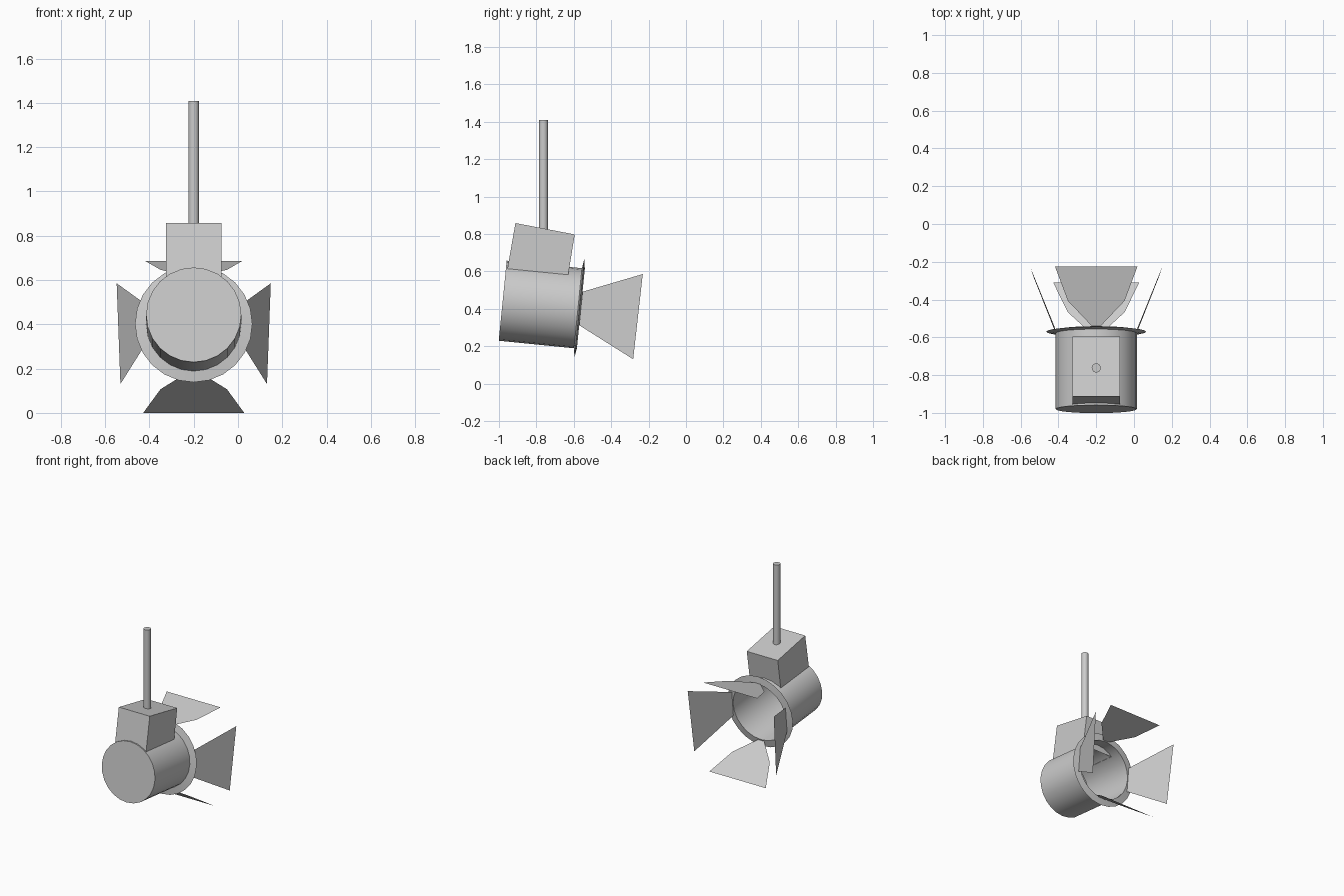
import bpy, bmesh, math
from mathutils import Matrix, Vector

if "Cube" in bpy.data.objects:
    bpy.data.objects.remove(bpy.data.objects["Cube"])

# Lamp frame: local +y is the beam direction, tipped slightly downwards
LAMP = Matrix.Translation((-0.2, -0.57, 0.402)) @ Matrix.Rotation(math.radians(-5.7), 4, 'X')
SIDES = 24
R = 0.215


def make(name, verts, faces, matrix=Matrix(), smooth=False):
    me = bpy.data.meshes.new(name)
    me.from_pydata([matrix @ Vector(v) for v in verts], [], faces)
    ob = bpy.data.objects.new(name, me)
    bpy.context.collection.objects.link(ob)
    if smooth:
        bpy.ops.object.select_all(action='DESELECT')
        ob.select_set(True)
        bpy.context.view_layer.objects.active = ob
        bpy.ops.object.shade_smooth_by_angle(angle=math.radians(35))
    return ob


def lathe(name, profile, matrix, sides=SIDES, caps=(), loop=False):
    """Turn (radius, y) points around the local y axis."""
    verts, faces = [], []
    for r, y in profile:
        for i in range(sides):
            t = 2 * math.pi * i / sides
            verts.append((r * math.sin(t), y, r * math.cos(t)))
    n = len(profile)
    for k in range(n if loop else n - 1):
        a, b = k * sides, (k + 1) % n * sides
        for i in range(sides):
            j = (i + 1) % sides
            faces.append((a + i, a + j, b + j, b + i))
    for k in caps:
        faces.append(tuple(range(k * sides, (k + 1) * sides)))
    ob = make(name, verts, faces, matrix, True)
    bm = bmesh.new()
    bm.from_mesh(ob.data)
    bmesh.ops.recalc_face_normals(bm, faces=bm.faces)
    bm.to_mesh(ob.data)
    bm.free()
    return ob


# Hollow lamp can, closed at the back and open at the front
lathe("lamp_body", [(R, -0.412), (R, 0.0)], LAMP, caps=(0,))

# Thin tapered rim around the opening
lathe("front_rim", [(0.213, -0.008), (0.265, 0.0), (0.213, 0.008)], LAMP, loop=True)

# Ceiling pole
lathe("pole", [(0.024, 0.0), (0.024, 0.585)],
      Matrix.Translation((-0.2, -0.762, 0.823)) @ Matrix.Rotation(math.pi / 2, 4, 'X'),
      sides=16, caps=(0, 1))
# the lathe axis is turned from y to z

# Tilted mounting box, its open underside sunk into the can
side = [(-0.955, 0.612), (-0.63, 0.58), (-0.595, 0.797), (-0.912, 0.858)]
box = [(x, y, z) for x in (-0.325, -0.075) for y, z in side]
make("mounting_box", box, [(0, 3, 2, 1), (4, 5, 6, 7), (1, 2, 6, 5), (2, 3, 7, 6), (3, 0, 4, 7)])

# Side flaps: plain trapezoids, mirrored left and right
for s, name in ((-1, "left_flap"), (1, "right_flap")):
    pts = [(s * 0.217, 0.008, 0.09), (s * 0.217, 0.008, -0.09),
           (s * 0.331, 0.313, -0.242), (s * 0.348, 0.319, 0.216)]
    make(name, pts, [(0, 1, 2, 3) if s > 0 else (3, 2, 1, 0)], LAMP)

# Top and bottom flaps: trapezoids with the hinge corners cut off
for name, out_y, out_z, half, s in (("top_flap", 0.315, 0.316, 0.218, 1),
                                    ("bottom_flap", 0.299, -0.374, 0.228, -1)):
    hinge, tip = Vector((0, 0.01, s * 0.218)), Vector((0, out_y, out_z))
    pts = []
    for w, f in ((half, 1), (0.15, 0.42), (0.025, 0)):
        pts.append(hinge.lerp(tip, f) + Vector((w, 0, 0)))
    pts += [Vector((-p.x, p.y, p.z)) for p in reversed(pts)]
    make(name, pts, [tuple(range(6)) if s < 0 else tuple(reversed(range(6)))], LAMP)

# Stand the pole upright above the box
pole = bpy.data.objects["pole"]
